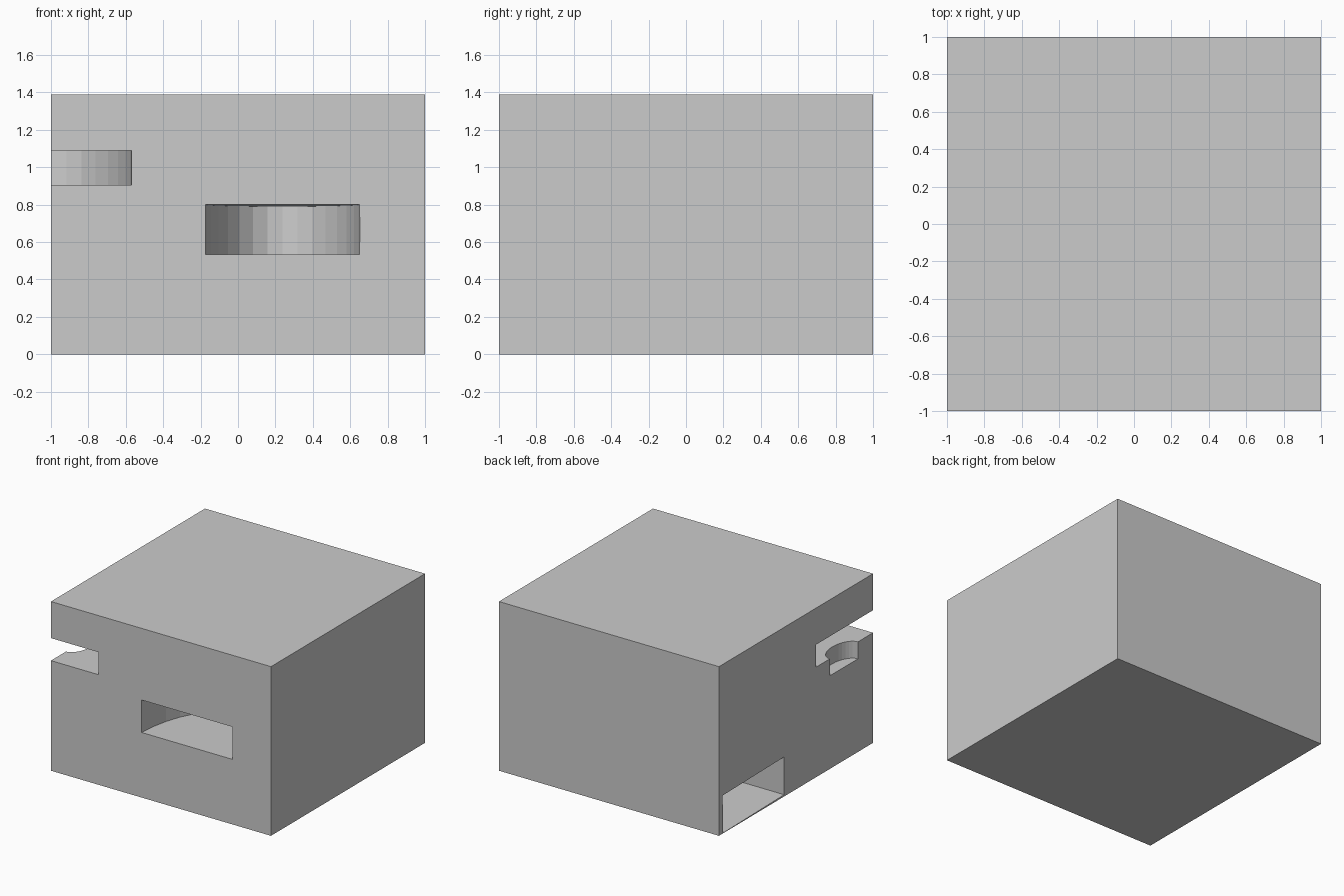
import bpy
from math import radians

if "Cube" in bpy.data.objects:
    bpy.data.objects.remove(bpy.data.objects["Cube"])

# Main block
bpy.ops.mesh.primitive_cube_add(size=1, location=(0, 0, 0.695))
block = bpy.context.object
block.name = "block"
block.scale = (2, 2, 1.39)
bpy.ops.object.transform_apply(location=True, rotation=True, scale=True)


def cut(cutter, name, size, tilt):
    """Subtract the active primitive from the block, then discard it."""
    cutter.name = name
    cutter.scale = size
    cutter.rotation_euler = (radians(tilt), 0, 0)
    cutter.hide_render = True
    mod = block.modifiers.new(name, 'BOOLEAN')
    mod.operation = 'DIFFERENCE'
    mod.solver = 'EXACT'
    mod.object = cutter
    bpy.context.view_layer.objects.active = block
    bpy.ops.object.modifier_apply(modifier=name)
    bpy.data.objects.remove(cutter, do_unlink=True)


def cut_disc(name, centre, rx, ry, height, tilt=0):
    bpy.ops.mesh.primitive_cylinder_add(vertices=32, radius=1, depth=1, location=centre)
    cut(bpy.context.object, name, (rx, ry, height), tilt)


# Oval slots: front corner, small recess in its floor, front face
cut_disc("corner_slot", (-1, -1, 0.997), 0.43, 0.74, 0.185)
cut_disc("floor_recess", (-1, -0.622, 0.865), 0.106, 0.183, 0.20)
cut_disc("front_slot", (0.238, -1, 0.668), 0.413, 0.715, 0.267, -0.9)

# Rectangular pocket low on the left side
bpy.ops.mesh.primitive_cube_add(size=1, location=(-1, 0.553, 0.164))
cut(bpy.context.object, "side_pocket", (0.92, 0.794, 0.31), -0.8)
